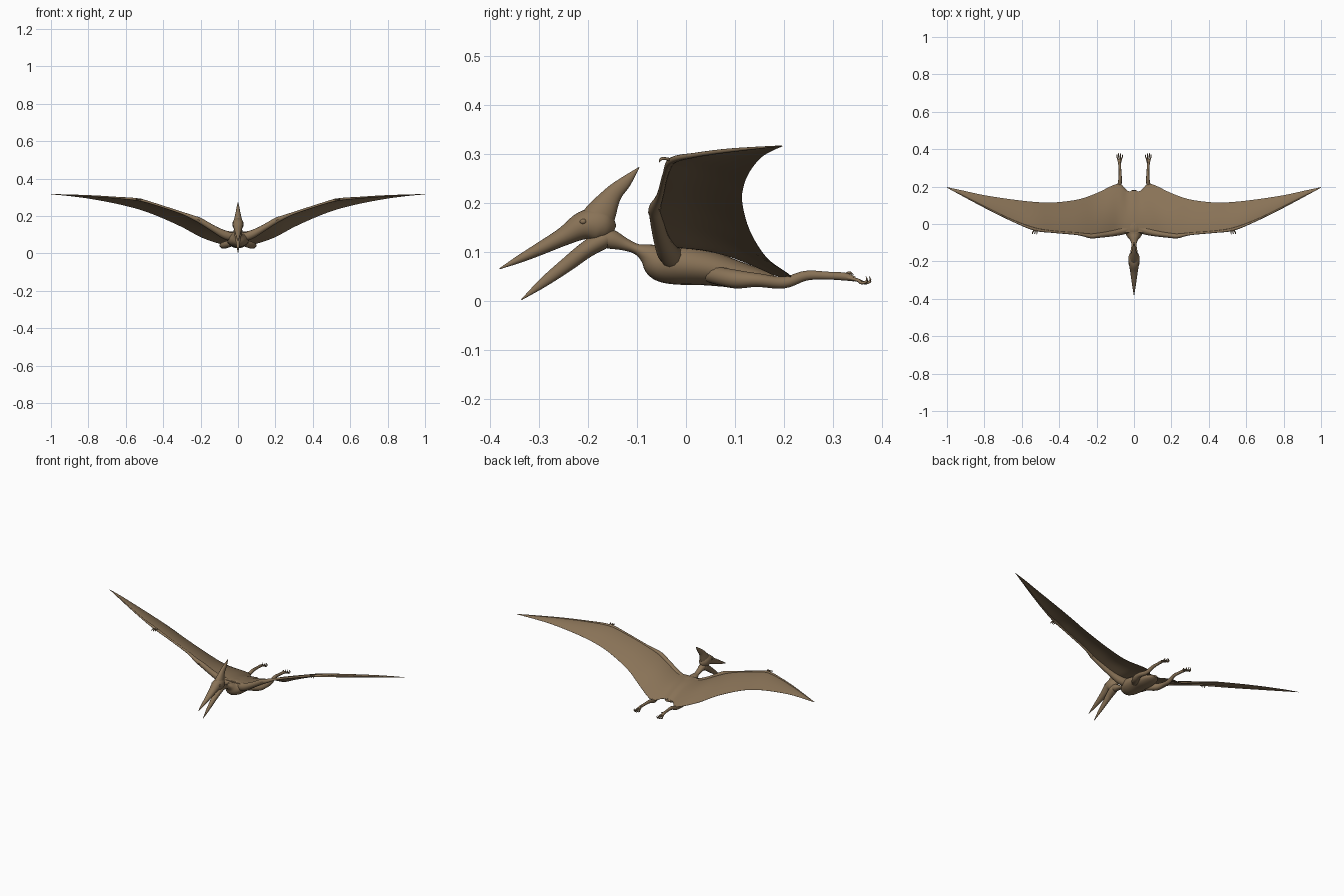
import bpy, bmesh, math
from mathutils import Vector

hide = bpy.data.materials.new("brown_hide")
hide.diffuse_color = (0.25, 0.17, 0.095, 1)


def spline(rows, steps):
    """Smooth resampling of rows of numbers through every row."""
    out = []
    n = len(rows)
    for i in range(n - 1):
        a, b = rows[max(i - 1, 0)], rows[i]
        c, d = rows[i + 1], rows[min(i + 2, n - 1)]
        for k in range(steps):
            t = k / steps
            out.append([0.5 * (2 * q + (r - p) * t + (2 * p - 5 * q + 4 * r - s) * t * t
                               + (3 * q - p - 3 * r + s) * t ** 3)
                        for p, q, r, s in zip(a, b, c, d)])
    out.append(list(rows[-1]))
    return out


def skin(name, rings, angle=60):
    """Closed surface through a list of equal rings."""
    bm = bmesh.new()
    loops = [[bm.verts.new(p) for p in ring] for ring in rings]
    n = len(loops[0])
    for a, b in zip(loops, loops[1:]):
        for i in range(n):
            j = (i + 1) % n
            bm.faces.new((a[i], a[j], b[j], b[i]))
    bm.faces.new(loops[0])
    bm.faces.new(loops[-1])
    bmesh.ops.recalc_face_normals(bm, faces=bm.faces)
    mesh = bpy.data.meshes.new(name)
    bm.to_mesh(mesh)
    bm.free()
    mesh.materials.append(hide)
    ob = bpy.data.objects.new(name, mesh)
    bpy.context.collection.objects.link(ob)
    bpy.ops.object.select_all(action='DESELECT')
    ob.select_set(True)
    bpy.context.view_layer.objects.active = ob
    bpy.ops.object.shade_smooth_by_angle(angle=math.radians(angle))
    return ob


def limb(name, rows, sides=16, steps=5):
    """Oval tube; rows are x, y, z, half width, half height."""
    pts = spline(rows, steps)
    rings = []
    for i, (x, y, z, w, h) in enumerate(pts):
        tangent = Vector(pts[min(i + 1, len(pts) - 1)][:3]) - Vector(pts[max(i - 1, 0)][:3])
        side = tangent.cross(Vector((0, 0, 1))).normalized()
        up = side.cross(tangent).normalized()
        w, h = max(w, 0.0006), max(h, 0.0006)
        rings.append([Vector((x, y, z)) + side * w * math.cos(k * math.tau / sides)
                      + up * h * math.sin(k * math.tau / sides) for k in range(sides)])
    return skin(name, rings)


def mirrored(ob):
    mod = ob.modifiers.new("mirror", 'MIRROR')
    mod.use_axis[0] = True
    return ob


def central(name, rows):
    return limb(name, [(0, *r) for r in rows], 20)


# Torso and neck
central("body", [(-.19, .135, .018, .018), (-.155, .127, .02, .02), (-.125, .116, .015, .013),
                 (-.1, .106, .015, .011), (-.078, .096, .025, .022), (-.053, .08, .045, .038),
                 (-.02, .077, .058, .043), (.04, .069, .058, .037), (.1, .056, .05, .028),
                 (.15, .05, .038, .017), (.18, .052, .015, .006)])

# Head: long upper beak with skull, lower jaw and swept crest
central("skull_and_upper_beak", [(-.381, .066, .001, .001), (-.34, .086, .008, .008),
                                 (-.3, .106, .014, .013), (-.25, .132, .021, .019),
                                 (-.21, .154, .028, .029), (-.18, .156, .03, .035),
                                 (-.16, .15, .023, .027), (-.146, .145, .006, .01)])
central("lower_jaw", [(-.336, .003, .001, .001), (-.29, .039, .008, .010), (-.24, .077, .014, .015),
                      (-.205, .104, .02, .017), (-.17, .125, .023, .019), (-.145, .13, .012, .012)])
central("crest", [(-.19, .15, .026, .034), (-.175, .177, .022, .032), (-.15, .217, .013, .019),
                  (-.123, .244, .008, .012), (-.096, .273, .001, .001)])
mirrored(limb("eye", [(.0245, -.217, .161, .001, .001), (.025, -.213, .162, .005, .005),
                      (.025, -.207, .163, .005, .005), (.0245, -.203, .164, .001, .001)], 10, 3))

# Wing membrane: x, leading y, leading z, trailing y, trailing z, thickness
wing = spline([(0, -.05, .114, .172, .060, .008), (.035, -.045, .114, .178, .054, .008),
               (.07, -.048, .116, .212, .048, .008), (.11, -.053, .130, .208, .056, .007),
               (.2, -.068, .176, .165, .088, .006), (.3, -.056, .218, .131, .142, .005),
               (.43, -.045, .260, .115, .200, .004), (.53, -.030, .288, .118, .236, .004),
               (.65, .016, .298, .131, .266, .003), (.8, .090, .308, .154, .294, .003),
               (.92, .154, .313, .180, .309, .002), (1.0, .195, .317, .197, .316, .001)], 4)
half_rings = []
for x, ly, lz, ty, tz, thick in wing:
    upper, lower = [], []
    for k in range(13):
        t = k / 12
        y = ly + (ty - ly) * t
        camber = 0.07 * (ty - ly) * math.sin(math.pi * t)
        z = lz + (tz - lz) * t + camber
        half = thick * (0.12 + 0.5 * (1 - t)) * min(1, 0.3 + 4 * t)
        upper.append((x, y, z + half))
        lower.append((x, y, z - half))
    half_rings.append(upper + lower[::-1])
left_rings = [[(-x, y, z) for x, y, z in ring] for ring in half_rings[:0:-1]]
skin("wing_membrane", left_rings + half_rings)

# Arm and long wing finger along the leading edge
mirrored(limb("wing_arm", [(.025, -.025, .09, .022, .026), (.07, -.038, .1, .021, .023),
                           (.13, -.052, .132, .016, .017), (.2, -.062, .174, .013, .015),
                           (.235, -.064, .19, .012, .012), (.3, -.053, .216, .007, .007),
                           (.43, -.042, .259, .006, .006), (.53, -.028, .287, .008, .007),
                           (.65, .018, .298, .005, .005), (.8, .091, .308, .004, .004),
                           (1.0, .195, .317, .001, .001)], 12))
mirrored(limb("wrist_spur", [(.25, -.055, .193, .006, .006), (.225, -.07, .186, .006, .006),
                             (.205, -.076, .178, .001, .001)], 8))

# Small hand claws at the wing knuckle
for i in range(3):
    x = .518 + i * .011
    mirrored(limb(f"hand_claw_{i + 1}",
                  [(.527, -.026, .287, .004, .004), (x, -.042, .291, .003, .003),
                   (x + .002, -.051, .29, .0025, .003), (x + .003, -.055, .283, .0006, .0006)], 8, 4))

# Trailing legs
mirrored(limb("leg", [(.035, .05, .055, .018, .018), (.07, .1, .045, .02, .019),
                      (.083, .145, .043, .016, .014), (.078, .2, .038, .012, .012),
                      (.074, .245, .052, .009, .010), (.075, .29, .052, .007, .008),
                      (.077, .325, .05, .008, .008), (.078, .345, .045, .009, .005)], 12))

# Four toes with upturned claws
for i in range(4):
    d = (i - 1.5) * .0075
    end = .377 - abs(i - 1.5) * .007
    mirrored(limb(f"toe_{i + 1}",
                  [(.077 + d * .3, .325, .049, .004, .004), (.077 + d, .35, .043, .003, .0035),
                   (.077 + d * 1.3, end - .008, .037, .003, .003),
                   (.077 + d * 1.3, end + .003, .041, .0022, .0025),
                   (.077 + d * 1.2, end + .001, .05, .0006, .0006)], 8, 4))
# Short rear toe spur
mirrored(limb("rear_toe", [(.074, .322, .05, .003, .003), (.071, .333, .058, .003, .003),
                           (.070, .342, .054, .0006, .0006)], 8, 4))
